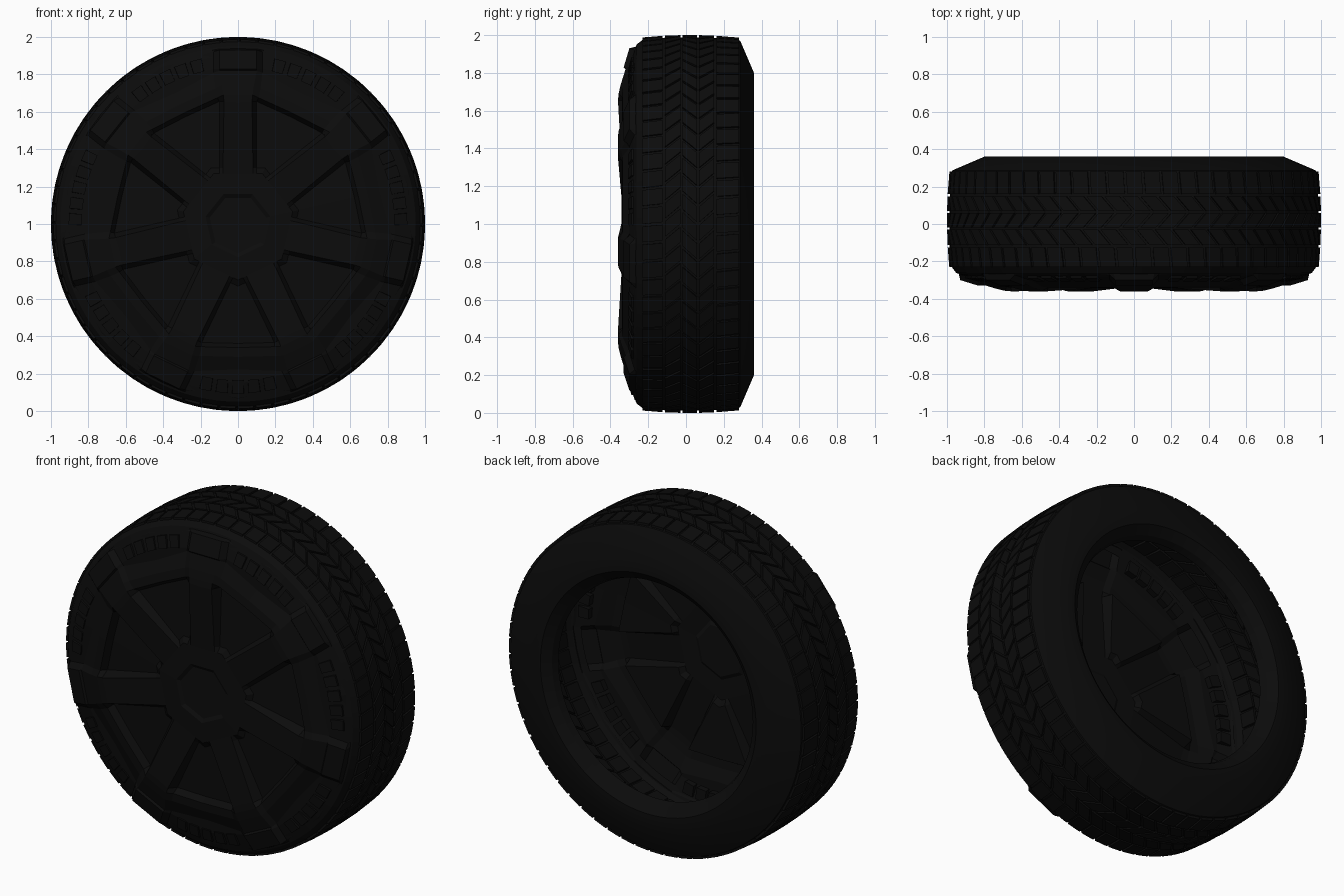
import bpy, bmesh, math
from mathutils import Vector

if "Cube" in bpy.data.objects:
    bpy.data.objects.remove(bpy.data.objects["Cube"], do_unlink=True)

SPOKES = 7
STEP = math.tau / SPOKES
HALF = math.tan(STEP / 2)

black = bpy.data.materials.new("black_rubber")
black.use_nodes = True
COLOUR = (0.0035, 0.0035, 0.0035, 1)
black.diffuse_color = COLOUR
bsdf = black.node_tree.nodes["Principled BSDF"]
bsdf.inputs["Base Color"].default_value = COLOUR
bsdf.inputs["Roughness"].default_value = 0.9


def turn(u, v, y, angle):
    """Place a point: u along the spoke direction, v across it, y in depth."""
    c, s = math.cos(angle), math.sin(angle)
    return Vector((u * c - v * s, y, 1 + u * s + v * c))


def finish(bm, name, smooth=None):
    mesh = bpy.data.meshes.new(name)
    bm.to_mesh(mesh)
    bm.free()
    mesh.materials.append(black)
    obj = bpy.data.objects.new(name, mesh)
    bpy.context.collection.objects.link(obj)
    if smooth:
        bpy.ops.object.select_all(action="DESELECT")
        obj.select_set(True)
        bpy.context.view_layer.objects.active = obj
        bpy.ops.object.shade_smooth_by_angle(angle=math.radians(smooth))
    return obj


def prism(bm, bottom, top):
    """Closed block between two matching four-point loops."""
    a = [bm.verts.new(p) for p in bottom]
    b = [bm.verts.new(p) for p in top]
    bm.faces.new(a)
    bm.faces.new(b)
    for i in range(4):
        j = (i + 1) % 4
        bm.faces.new((a[i], a[j], b[j], b[i]))


# Tyre body: hollow shell, spun from its section (radius, depth)
section = [(0.90, -0.28), (0.95, -0.262), (0.978, -0.225), (0.986, -0.12), (0.987, 0.1),
           (0.978, 0.27), (0.97, 0.287), (0.80, 0.36), (0.72, 0.36), (0.67, 0.32), (0.655, 0.28)]
bm = bmesh.new()
ring = [bm.verts.new((r, y, 1)) for r, y in section]
edges = [bm.edges.new(pair) for pair in zip(ring, ring[1:])]
bmesh.ops.spin(bm, geom=ring + edges, cent=(0, 0, 1), axis=(0, 1, 0),
               angle=math.tau, steps=112, use_merge=True)
bmesh.ops.remove_doubles(bm, verts=bm.verts, dist=0.0005)
bmesh.ops.recalc_face_normals(bm, faces=bm.faces)
outer = max(bm.faces, key=lambda f: (f.calc_center_median() - Vector((0, 0, 1))).xz.length)
if outer.normal.dot(outer.calc_center_median() - Vector((0, 0, 1))) < 0:
    bmesh.ops.reverse_faces(bm, faces=bm.faces)
finish(bm, "tyre_body", 30)


# Tread: shoulder lugs and slanted centre blocks
def crown(y):
    return 1.0 - 0.012 * max(0, abs(y - 0.025) - 0.1) / 0.15


def tread_row(name, y0, y1, slant, phase, fill, count=64):
    bm = bmesh.new()
    pitch = math.tau / count
    for i in range(count):
        a = (i + phase) * pitch
        w = fill * pitch
        loop = [(a, y0), (a + w, y0), (a + w + slant * pitch, y1), (a + slant * pitch, y1)]
        prism(bm, [turn(0.965, 0, y, t) for t, y in loop],
              [turn(crown(y), 0, y, t) for t, y in loop])
    bmesh.ops.recalc_face_normals(bm, faces=bm.faces)
    finish(bm, name)


tread_row("tread_front_shoulder", -0.23, -0.125, 0.1, 0, 0.86)
tread_row("tread_centre_front", -0.112, -0.03, 0.7, 0.3, 0.84)
tread_row("tread_centre_middle", -0.018, 0.058, -0.7, 0.8, 0.84)
tread_row("tread_centre_back", 0.07, 0.148, 0.7, 0.1, 0.84)
tread_row("tread_back_shoulder", 0.161, 0.28, 0.1, 0.5, 0.86)

# Wheel cover: half a sector as rows running outwards from the hub.
# Each row: spoke (u, y), spoke edge (u, v, y), spoke foot (u, v, y), middle of panel (u, y)
rows = [
    ((0.14, -0.33), (0.14, 0.03, -0.33), (0.14, 0.05, -0.33), (0.14, -0.33)),
    ((0.16, -0.342), (0.16, 0.04, -0.342), (0.16, 0.06, -0.342), (0.16, -0.342)),
    ((0.27, -0.338), (0.27, 0.08, -0.338), (0.27, 0.1, -0.338), (0.27, -0.338)),
    ((0.30, -0.34), (0.30, 0.08, -0.34), (0.30, 0.1, -0.315), (0.30, -0.315)),
    ((0.65, -0.36), (0.655, 0.075, -0.36), (0.655, 0.1, -0.30), (0.575, -0.30)),
    ((0.69, -0.357), (0.69, 0.078, -0.357), (0.675, 0.11, -0.34), (0.595, -0.34)),
    ((0.74, -0.345), (0.74, 0.085, -0.345), (0.725, 0.12, -0.335), (0.64, -0.335)),
    ((0.82, -0.32), (0.82, 0.1, -0.32), (0.81, 0.13, -0.30), (0.70, -0.30)),
    ((0.83, -0.33), (0.83, 0.1, -0.33), (0.83, 0.13, -0.297), (0.77, -0.297)),
    ((0.93, -0.30), (0.93, 0.1, -0.30), (0.92, 0.13, -0.272), (0.838, -0.272)),
    ((0.94, -0.262), (0.935, 0.11, -0.262), (0.93, 0.14, -0.262), (0.845, -0.262)),
]
bm = bmesh.new()
for k in range(SPOKES):
    angle = math.pi / 2 + k * STEP
    for side in (1, -1):
        grid = []
        for spoke, edge, foot, mid in rows:
            pts = [(spoke[0], 0, spoke[1]), edge, foot, (mid[0], mid[0] * HALF, mid[1])]
            grid.append([bm.verts.new(turn(u, side * v, y, angle)) for u, v, y in pts])
        for low, high in zip(grid, grid[1:]):
            for i in range(3):
                bm.faces.new((low[i], high[i], high[i + 1], low[i + 1]))
        bm.faces.new([bm.verts.new((0, -0.33, 1))] + grid[0])
bmesh.ops.remove_doubles(bm, verts=bm.verts, dist=0.0005)
bmesh.ops.recalc_face_normals(bm, faces=bm.faces)
if sum(f.normal.y * f.calc_area() for f in bm.faces) > 0:
    bmesh.ops.reverse_faces(bm, faces=bm.faces)
finish(bm, "wheel_cover")

# Small sidewall lugs, a curved group between each pair of spokes
bm = bmesh.new()
for k in range(SPOKES):
    for n in range(-2, 3):
        angle = math.pi / 2 + (k + 0.5) * STEP + math.radians(5.6 * n)
        inner, outside = 0.835, 0.905
        plan = [(inner, -0.031), (outside, -0.034), (outside, 0.034), (inner, 0.031)]
        front = [(u, v * 0.9, -0.307 + (u - inner) * 0.25) for u, v in plan]
        prism(bm, [turn(u, v, -0.262, angle) for u, v in plan],
              [turn(*p, angle) for p in front])
bmesh.ops.recalc_face_normals(bm, faces=bm.faces)
finish(bm, "sidewall_lugs")
